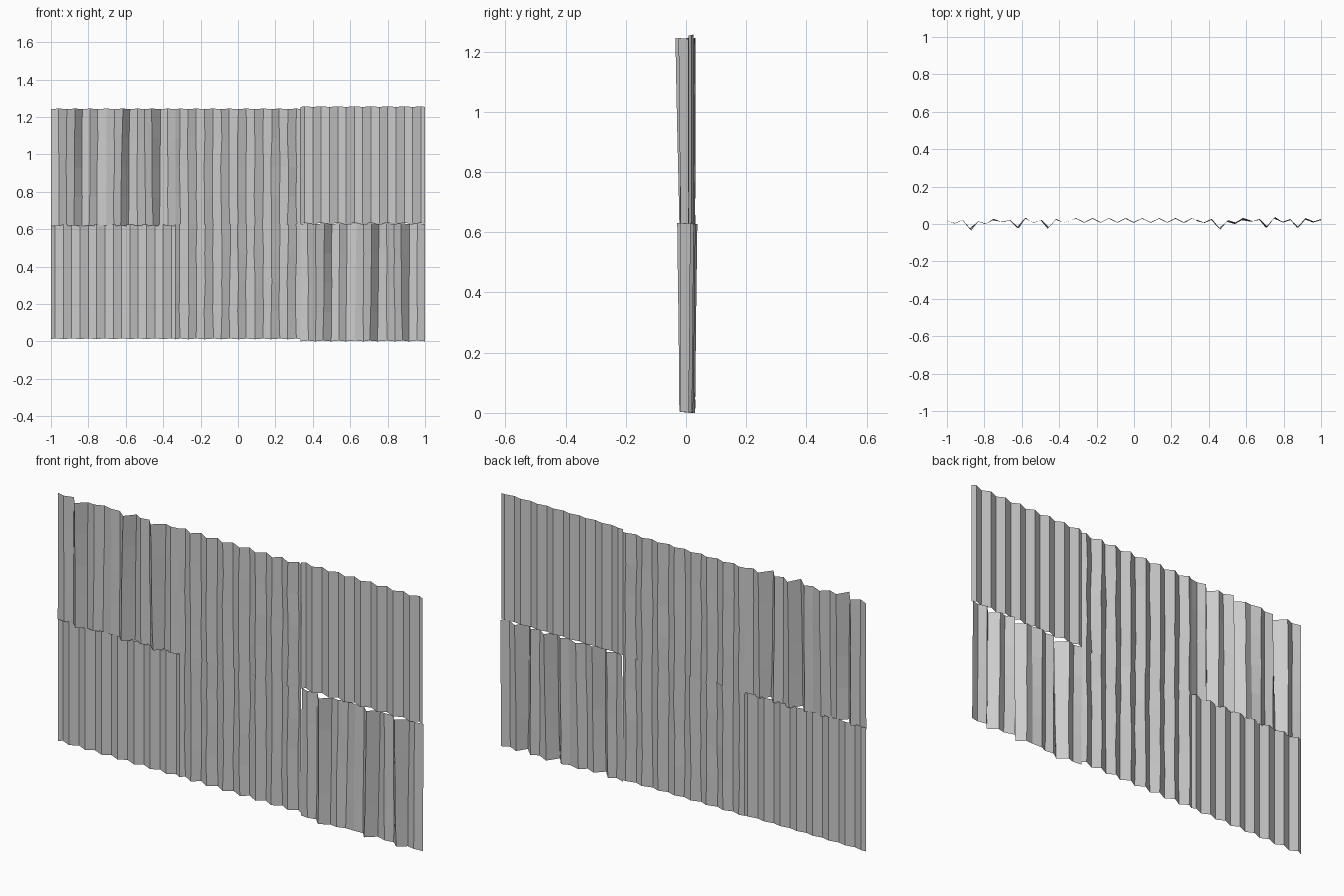
import bpy
import bmesh
import random

if "Cube" in bpy.data.objects:
    bpy.data.objects.remove(bpy.data.objects["Cube"])

random.seed(4)
W = 2 / 3          # panel width
STEP = W / 15      # half a corrugation


def ripple(low, high):
    """Even zigzag cross-section, half steps at both ends."""
    mid = (low + high) / 2
    pts = [(-W / 2, mid)]
    pts += [(k * STEP, high if k % 2 else low) for k in range(-7, 8)]
    return pts + [(W / 2, mid)]


# Battered cross-sections (top and bottom) with three deep folds
BENT_TOP = [(-.333, .018), (-.293, .002), (-.25, .022), (-.205, -.035),
            (-.166, .014), (-.123, .002), (-.083, .027), (-.035, .01),
            (.007, .02), (.05, -.022), (.087, .032), (.127, .005),
            (.167, .02), (.204, -.025), (.252, .026), (.292, .008), (.333, .02)]
BENT_LOW = [(-.333, .016), (-.29, .005), (-.252, .022), (-.212, -.022),
            (-.168, .012), (-.128, .0), (-.09, .02), (-.04, .012),
            (.002, .022), (.038, -.019), (.08, .03), (.13, .008),
            (.172, .022), (.212, -.018), (.247, .024), (.29, .008), (.333, .02)]


def sheet(name, cx, z0, z1, low, high, jitter=0.0, dy=0.0, rows=4):
    """Loft a thin corrugated sheet between two cross-sections."""
    bm = bmesh.new()
    grid = []
    for r in range(rows + 1):
        t = r / rows
        line = []
        for i, (a, b) in enumerate(zip(low, high)):
            edge = i in (0, len(low) - 1)
            x = a[0] + (b[0] - a[0]) * t
            y = a[1] + (b[1] - a[1]) * t + dy * t
            if not edge:
                x += random.uniform(-jitter, jitter)
                y += random.uniform(-jitter, jitter) * 0.3
            z = z0 + (z1 - z0) * t
            if r in (0, rows):
                z += 0.004 * (i % 2)
            line.append(bm.verts.new((cx + x, y, z)))
        grid.append(line)
    for a, b in zip(grid, grid[1:]):
        for i in range(len(a) - 1):
            bm.faces.new((a[i], a[i + 1], b[i + 1], b[i]))
    me = bpy.data.meshes.new(name)
    bm.to_mesh(me)
    bm.free()
    ob = bpy.data.objects.new(name, me)
    bpy.context.collection.objects.link(ob)
    return ob


plain = ripple(.009, .025)
worn = ripple(.008, .030)

# Left column: plain below, battered above
sheet("lower_left_plain_sheet", -W, .012, .624, plain, plain)
sheet("upper_left_bent_sheet", -W, .616, 1.241, BENT_LOW, BENT_TOP, .002)

# Middle column: slightly worn sheets
sheet("lower_middle_worn_sheet", 0, .011, .625, worn, worn, .004)
sheet("upper_middle_worn_sheet", 0, .624, 1.241, worn, worn, .004)

# Right column: battered below, plain above
sheet("lower_right_bent_sheet", W, 0, .627, BENT_LOW, BENT_TOP, .002, .006)
sheet("upper_right_plain_sheet", W, .629, 1.253, plain, plain)
